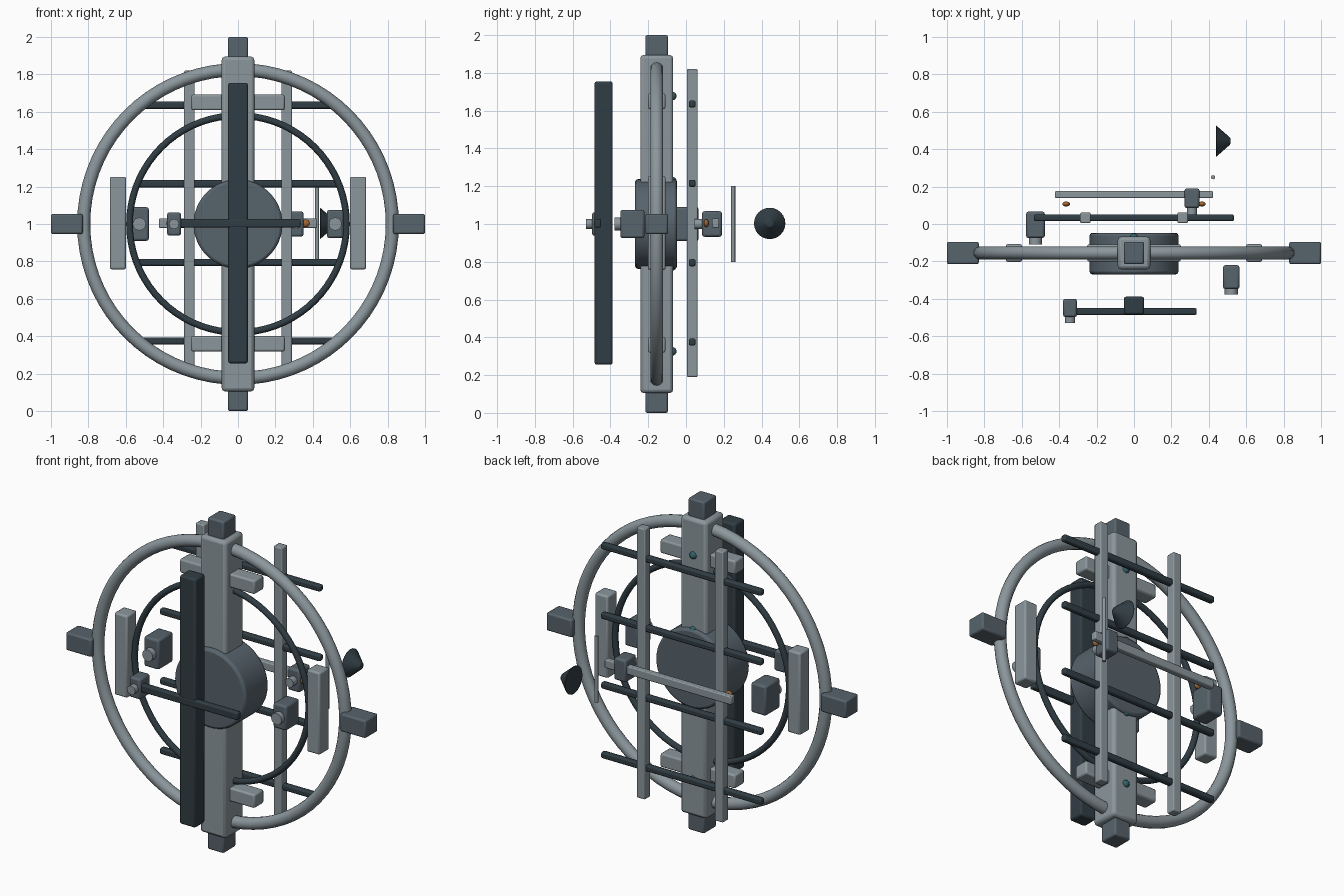
import bpy, math

if "Cube" in bpy.data.objects:
    bpy.data.objects.remove(bpy.data.objects["Cube"])


def material(name, rgb):
    m = bpy.data.materials.new(name)
    m.diffuse_color = (*rgb, 1)
    m.use_nodes = True
    m.node_tree.nodes["Principled BSDF"].inputs["Base Color"].default_value = m.diffuse_color
    return m


PALE = material("pale_metal", (0.26, 0.31, 0.335))
MID = material("mid_metal", (0.095, 0.125, 0.15))
DARK = material("dark_metal", (0.03, 0.047, 0.058))
ORANGE = material("orange_lamp", (0.35, 0.13, 0.03))
TEAL = material("teal_lamp", (0.03, 0.12, 0.14))


def finish(name, mat, bevel=0.0):
    ob = bpy.context.object
    ob.name = name
    ob.data.materials.append(mat)
    if bevel:
        b = ob.modifiers.new("bevel", 'BEVEL')
        b.width, b.segments, b.limit_method = bevel, 2, 'ANGLE'
    bpy.ops.object.shade_smooth_by_angle(angle=math.radians(35))
    return ob


def box(name, mat, loc, size, bevel=0.01):
    bpy.ops.mesh.primitive_cube_add(size=1, location=loc)
    bpy.context.object.scale = size
    bpy.ops.object.transform_apply(location=False, rotation=False, scale=True)
    return finish(name, mat, bevel)


def cyl(name, mat, loc, r, depth, axis='Z', bevel=0.0, sides=16, r2=None):
    rot = {'X': (0, math.pi / 2, 0), 'Y': (math.pi / 2, 0, 0), 'Z': (0, 0, 0)}[axis]
    bpy.ops.mesh.primitive_cone_add(vertices=sides, radius1=r, radius2=r if r2 is None else r2,
                                    depth=depth, location=loc, rotation=rot)
    return finish(name, mat, bevel)


def ball(name, mat, loc, size):
    bpy.ops.mesh.primitive_uv_sphere_add(segments=16, ring_count=8, radius=1, location=loc)
    bpy.context.object.scale = size
    return finish(name, mat)


def ring(name, mat, major, minor):
    bpy.ops.mesh.primitive_torus_add(major_radius=major, minor_radius=minor, major_segments=72,
                                     minor_segments=14, location=(0, Y, 1),
                                     rotation=(math.pi / 2, 0, 0))
    return finish(name, mat)


def thruster(name, x, y0, y1, w, h, nozzle_y, r):
    # block with a short forward nozzle
    box(name + "_block", MID, (x, (y0 + y1) / 2, 1), (w, y1 - y0, h), 0.012)
    cyl(name + "_nozzle", PALE, (x, (nozzle_y + y0 + 0.02) / 2, 1), r, y0 + 0.02 - nozzle_y, 'Y', 0, 12)


Y = -0.155

# rings, central column and hub
ring("outer_ring", PALE, 0.825, 0.035)
ring("inner_ring", DARK, 0.58, 0.018)
box("main_column", PALE, (0, Y, 1), (0.174, 0.174, 1.79), 0.018)
cyl("hub", MID, (0, Y - 0.003, 1), 0.238, 0.222, 'Y', 0.015, 48)

# docking caps and side boxes
for s in (-1, 1):
    box("pole_cap", MID, (0, Y, 1 + s * 0.915), (0.108, 0.12, 0.17))
    box("side_cap", MID, (s * 0.915, Y, 1), (0.17, 0.12, 0.108))
    box("side_box", PALE, (s * 0.642, Y, 1.005), (0.087, 0.094, 0.495))
    box("cross_bracket", PALE, (0, Y, 1.005 + s * 0.645), (0.5, 0.092, 0.083))

# front dark bar
box("front_bar", DARK, (0, -0.436, 1.005), (0.107, 0.096, 1.5), 0.012)

# rear ladder
for s in (-1, 1):
    box("ladder_rail", PALE, (s * 0.26, 0.033, 1.005), (0.056, 0.056, 1.63), 0.006)
for i in range(4):
    box("ladder_rung", DARK, (0, 0.033, 0.375 + i * 0.42), (1.07, 0.036, 0.038), 0.01)

# front and rear arms
box("front_arm", DARK, (0.0, -0.468, 1.004), (0.67, 0.036, 0.046), 0.008)
box("rear_arm", PALE, (0, 0.157, 1.004), (0.845, 0.037, 0.05), 0.006)

# thruster blocks
thruster("left_thruster", -0.527, -0.075, 0.066, 0.1, 0.18, -0.11, 0.035)
thruster("right_thruster", 0.52, -0.348, -0.22, 0.088, 0.15, -0.378, 0.035)
thruster("front_thruster", -0.342, -0.498, -0.4, 0.074, 0.124, -0.53, 0.027)
thruster("rear_thruster", 0.31, 0.085, 0.19, 0.08, 0.135, 0.045, 0.027)

# lamps
for s in (-1, 1):
    ball("arm_lamp", ORANGE, (s * 0.363, 0.107, 1.004), (0.021, 0.013, 0.021))
for i in range(4):
    ball("column_lamp", TEAL, (0, -0.073, 0.326 + i * 0.4505), (0.023, 0.023, 0.023))

# antenna mast and dish
cyl("antenna_mast", PALE, (0.423, 0.25, 1), 0.011, 0.4)
cyl("antenna_dish", DARK, (0.4765, 0.443, 1.003), 0.085, 0.077, 'X', 0.004, 24, 0.018)
